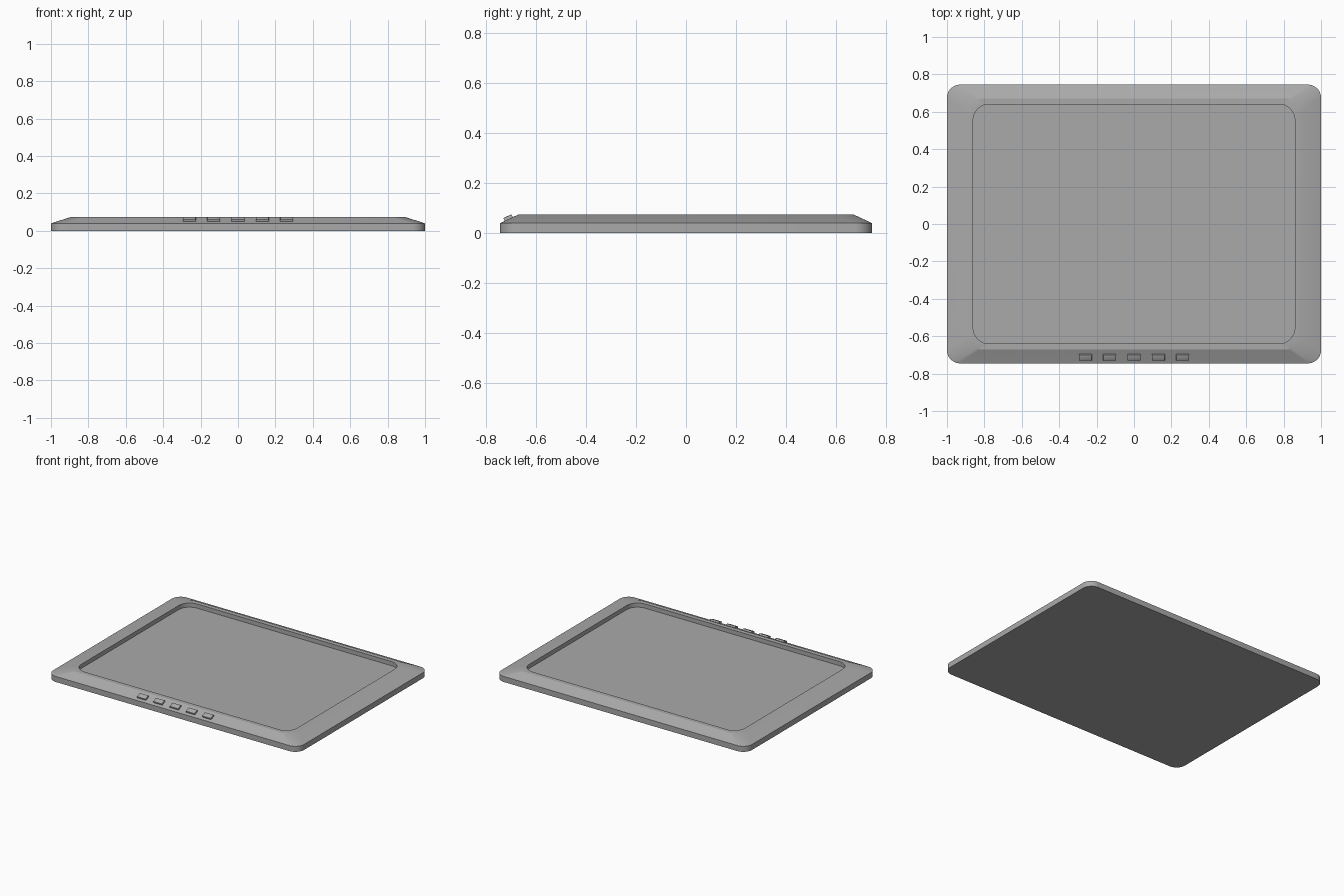
import bpy, bmesh, math
from mathutils import Matrix

cube = bpy.data.objects.get("Cube")
if cube:
    bpy.data.objects.remove(cube, do_unlink=True)

# Single grey material
grey = bpy.data.materials.new("mid grey")
grey.use_nodes = True
colour = (0.4, 0.4, 0.4, 1)
grey.diffuse_color = colour
grey.node_tree.nodes["Principled BSDF"].inputs["Base Color"].default_value = colour


def make_object(name, bm, smooth_angle):
    bmesh.ops.recalc_face_normals(bm, faces=bm.faces[:])
    mesh = bpy.data.meshes.new(name)
    bm.to_mesh(mesh)
    bm.free()
    mesh.materials.append(grey)
    mesh.shade_smooth()
    mesh.set_sharp_from_angle(angle=math.radians(smooth_angle))
    obj = bpy.data.objects.new(name, mesh)
    bpy.context.collection.objects.link(obj)
    return obj


def rounded_ring(bm, half_x, half_y, radius, z, steps=12):
    """Loop of vertices around a rounded rectangle."""
    ring = []
    for corner, (sx, sy) in enumerate([(1, 1), (-1, 1), (-1, -1), (1, -1)]):
        for i in range(steps + 1):
            a = (corner + i / steps) * math.pi / 2
            ring.append(bm.verts.new((sx * (half_x - radius) + radius * math.cos(a),
                                      sy * (half_y - radius) + radius * math.sin(a), z)))
    return ring


# Frame with sloping rim and recessed panel: half width, half depth, corner radius, height
sections = [
    (1.0, 0.745, 0.07, 0.0),
    (1.0, 0.745, 0.07, 0.04),
    (0.89, 0.67, 0.07, 0.075),
    (0.86, 0.64, 0.085, 0.075),
    (0.86, 0.64, 0.085, 0.045),
]
bm = bmesh.new()
rings = [rounded_ring(bm, *s) for s in sections]
for low, high in zip(rings, rings[1:]):
    for i in range(len(low)):
        j = (i + 1) % len(low)
        bm.faces.new((low[i], low[j], high[j], high[i]))
bm.faces.new(rings[0])
bm.faces.new(rings[-1])
make_object("tray_frame", bm, 20)

# Row of buttons lying on the front slope
tilt = math.atan2(0.035, 0.075)
for n in range(5):
    bm = bmesh.new()
    bmesh.ops.create_cube(bm, size=1, matrix=Matrix.Diagonal((0.07, 0.036, 0.026, 1)))
    top_edges = [e for e in bm.edges if all(v.co.z > 0 for v in e.verts)]
    bmesh.ops.bevel(bm, geom=top_edges, offset=0.004, segments=2,
                    affect='EDGES', profile=0.5)
    button = make_object(f"button_{n + 1}", bm, 35)
    button.location = ((n - 2) * 0.13, -0.71, 0.056)
    button.rotation_euler.x = tilt
